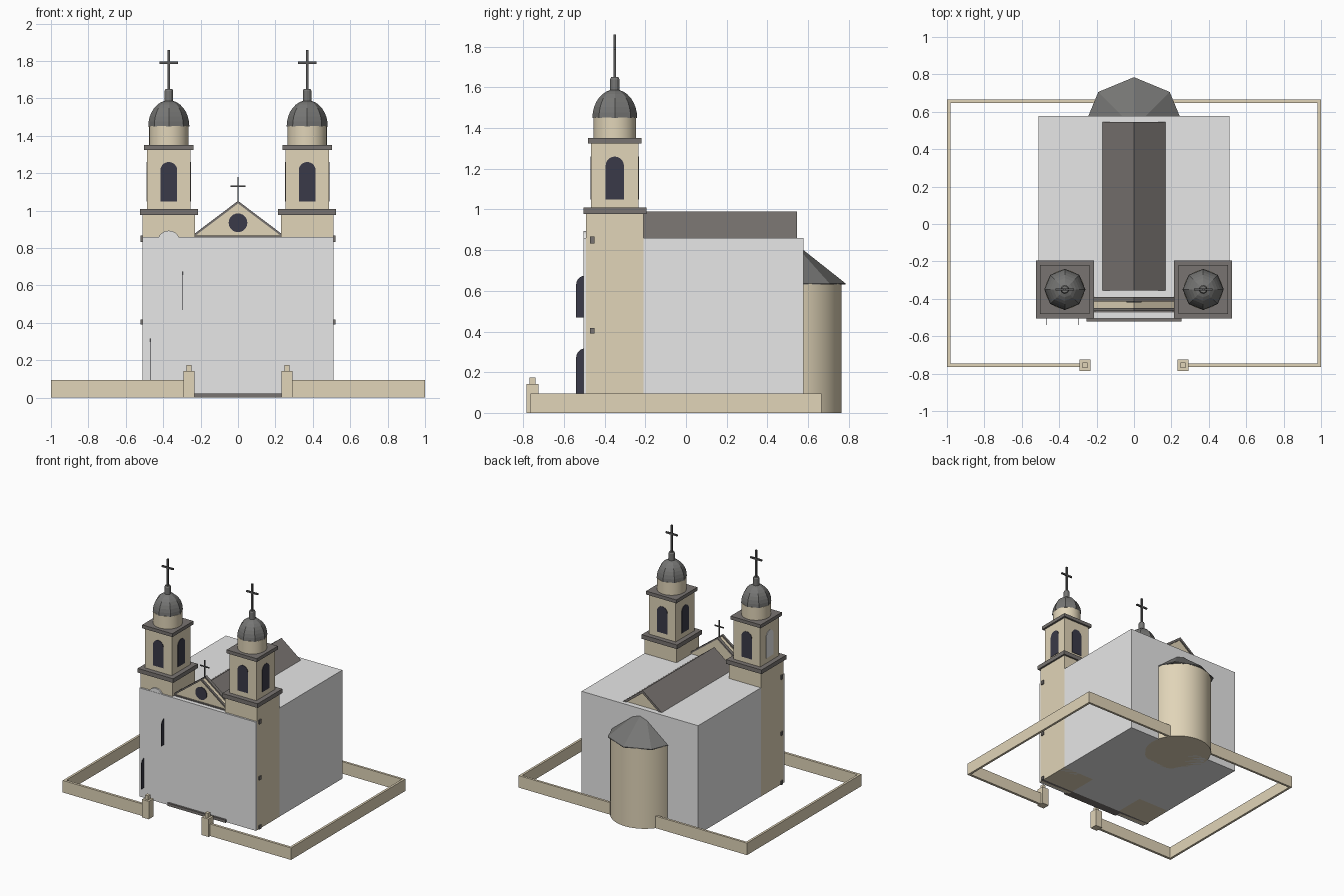
import bpy, bmesh, math
from mathutils import Matrix, Vector

if "Cube" in bpy.data.objects:
    bpy.data.objects.remove(bpy.data.objects["Cube"])


def material(name, rgb):
    m = bpy.data.materials.new(name)
    m.diffuse_color = (*rgb, 1)
    m.use_nodes = True
    m.node_tree.nodes["Principled BSDF"].inputs["Base Color"].default_value = m.diffuse_color
    return m


CREAM = material("cream_plaster", (0.75, 0.66, 0.48))
STONE = material("roof_stone", (0.19, 0.175, 0.165))
DOME = material("dome_grey", (0.18, 0.18, 0.175))
DARK = material("window_dark", (0.042, 0.042, 0.065))
METAL = material("cross_metal", (0.10, 0.10, 0.10))
GREY = material("plain_grey", (0.8, 0.8, 0.8))


def finish(name, bm, mat, smooth=False):
    bmesh.ops.recalc_face_normals(bm, faces=bm.faces)
    me = bpy.data.meshes.new(name)
    bm.to_mesh(me)
    bm.free()
    ob = bpy.data.objects.new(name, me)
    me.materials.append(mat)
    bpy.context.collection.objects.link(ob)
    if smooth:
        bpy.ops.object.select_all(action='DESELECT')
        ob.select_set(True)
        bpy.context.view_layer.objects.active = ob
        bpy.ops.object.shade_smooth_by_angle(angle=math.radians(35))
    return ob


def box(name, x, y, z, mat):
    bm = bmesh.new()
    bmesh.ops.create_cube(bm, size=1)
    for v in bm.verts:
        v.co = Vector(((x[0] + x[1]) / 2 + v.co.x * (x[1] - x[0]),
                       (y[0] + y[1]) / 2 + v.co.y * (y[1] - y[0]),
                       (z[0] + z[1]) / 2 + v.co.z * (z[1] - z[0])))
    return finish(name, bm, mat)


def square(name, cx, cy, half, z, mat):
    return box(name, (cx - half, cx + half), (cy - half, cy + half), z, mat)


def lathe(name, cx, cy, profile, sides, mat, smooth=False):
    """Closed solid from (radius, z) rings."""
    bm = bmesh.new()
    rings = [[bm.verts.new((cx + r * math.cos(2 * math.pi * i / sides),
                            cy + r * math.sin(2 * math.pi * i / sides), z))
              for i in range(sides)] for r, z in profile]
    for a, b in zip(rings, rings[1:]):
        for i in range(sides):
            j = (i + 1) % sides
            bm.faces.new((a[i], a[j], b[j], b[i]))
    bm.faces.new(rings[0])
    bm.faces.new(rings[-1])
    return finish(name, bm, mat, smooth)


def prism(name, pts, y0, y1, mat, matrix=Matrix()):
    """Profile in x,z extruded along y, then placed by matrix."""
    bm = bmesh.new()
    a = [bm.verts.new(matrix @ Vector((p[0], y0, p[1]))) for p in pts]
    b = [bm.verts.new(matrix @ Vector((p[0], y1, p[1]))) for p in pts]
    bm.faces.new(a)
    bm.faces.new(b)
    for i in range(len(pts)):
        j = (i + 1) % len(pts)
        bm.faces.new((a[i], a[j], b[j], b[i]))
    return finish(name, bm, mat)


def arch(half, z0, z1, n=10):
    arc = [(half * math.cos(math.pi * i / n), z1 - half + half * math.sin(math.pi * i / n))
           for i in range(n + 1)]
    return [(-half, z0), (half, z0)] + arc


def chevron(half, base, apex, t):
    return [(-half, base), (0, apex), (half, base),
            (half, base - t), (0, apex - t), (-half, base - t)]


def cross(name, cx, cy, z0, z1, arm_z, arm, t):
    square(name + "_post", cx, cy, t, (z0, z1), METAL)
    box(name + "_arm", (cx - arm, cx + arm), (cy - t, cy + t), (arm_z - t, arm_z + t), METAL)


# Main block
box("main_block", (-0.51, 0.51), (-0.505, 0.577), (0, 0.86), GREY)

# Nave roof with gable
prism("nave_gable", [(-0.16, 0.85), (0.16, 0.85), (0, 0.975)], -0.34, 0.535, CREAM)
prism("nave_roof", chevron(0.185, 0.848, 0.99, 0.022), -0.355, 0.545, STONE)

# Pediment, copings, round window and cross
prism("pediment", [(-0.23, 0.86), (0.23, 0.86), (0.23, 0.866), (0, 1.04), (-0.23, 0.866)],
      -0.458, -0.395, CREAM)
for i, (a, b) in enumerate([(-0.466, -0.449), (-0.415, -0.39)]):
    prism(f"pediment_coping_{i}", chevron(0.232, 0.877, 1.052, 0.014), a, b, STONE)
disc = [(0.05 * math.cos(math.pi * i / 12), 0.935 + 0.05 * math.sin(math.pi * i / 12))
        for i in range(24)]
prism("round_window", disc, -0.463, -0.455, DARK)
cross("pediment_cross", 0, -0.415, 1.04, 1.18, 1.13, 0.04, 0.004)

# Facade bands, ends showing at the sides
for i, z in enumerate([(0, 0.03), (0.39, 0.418), (0.833, 0.866)]):
    box(f"facade_band_{i}", (-0.52, 0.52), (-0.472, -0.45), z, STONE)
box("front_step", (-0.255, 0.255), (-0.52, -0.45), (0, 0.022), STONE)

# Thin arched panels edge-on to the front
for i, (x, z0, z1) in enumerate([(-0.47, 0.08, 0.317), (-0.295, 0.468, 0.675)]):
    m = Matrix.Translation((x, -0.495, 0)) @ Matrix.Rotation(math.pi / 2, 4, 'Z')
    prism(f"edge_panel_{i}", arch(0.045, z0, z1), -0.001, 0.001, DARK, m)

# Grey arch top on the left tower
prism("grey_arch", arch(0.06, 0.7, 0.893), -0.503, -0.48, GREY, Matrix.Translation((-0.37, 0, 0)))

# Twin towers
CY = -0.35
for s, side in ((-1, "left"), (1, "right")):
    cx = 0.37 * s
    square(side + "_tower_shaft", cx, CY, 0.141, (0, 0.98), CREAM)
    square(side + "_lower_cornice", cx, CY, 0.155, (0.977, 1.01), STONE)
    square(side + "_belfry", cx, CY, 0.117, (1.0, 1.33), CREAM)
    square(side + "_upper_cornice", cx, CY, 0.132, (1.325, 1.352), STONE)
    for k in range(4):
        m = Matrix.Translation((cx, CY, 0)) @ Matrix.Rotation(k * math.pi / 2, 4, 'Z')
        mat = GREY if (s < 0 and k == 3) else DARK
        prism(f"{side}_belfry_window_{k}", arch(0.045, 1.05, 1.26), -0.120, -0.113, mat, m)
    lathe(side + "_drum", cx, CY, [(0.105, 1.35), (0.105, 1.452)], 32, CREAM, True)
    prof = [(0.11 * math.cos(t * math.pi / 16), 1.45 + 0.14 * math.sin(t * math.pi / 16))
            for t in range(8)] + [(0.004, 1.59)]
    lathe(side + "_dome", cx, CY, prof, 8, DOME)
    lathe(side + "_finial", cx, CY, [(0.023, 1.575), (0.023, 1.64), (0.018, 1.65)], 12, DOME)
    cross(side + "_cross", cx, CY, 1.64, 1.86, 1.79, 0.05, 0.006)

# Rounded apse with eight-sided roof
lathe("apse", 0, 0.515, [(0.25, 0), (0.25, 0.635)], 48, CREAM, True)
lathe("apse_roof", 0, 0.515, [(0.27, 0.63), (0.27, 0.636), (0.002, 0.848)], 8, DOME)

# Yard wall and gate posts
H = (0, 0.095)
box("back_wall", (-1, 1), (0.647, 0.665), H, CREAM)
for s, side in ((-1, "left"), (1, "right")):
    box(side + "_yard_wall", sorted((s * 0.982, s * 1.0)), (-0.765, 0.665), H, CREAM)
    box(side + "_front_wall", sorted((s * 0.25, s * 1.0)), (-0.765, -0.745), H, CREAM)
    square(side + "_gate_post", s * 0.262, -0.755, 0.03, (0, 0.142), CREAM)
    square(side + "_gate_post_cap", s * 0.262, -0.755, 0.014, (0.14, 0.175), CREAM)
